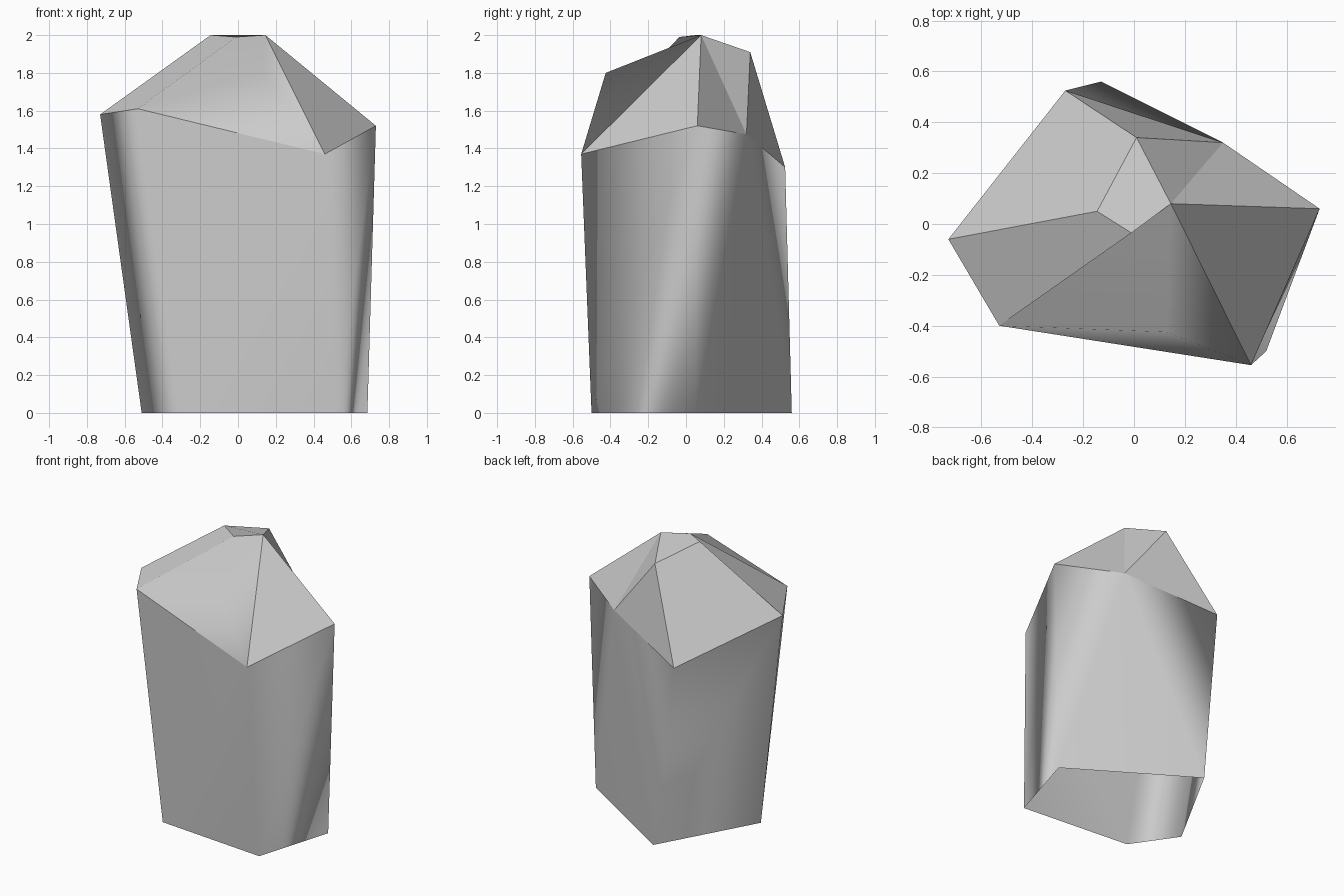
import bpy
import bmesh

cube = bpy.data.objects.get("Cube")
if cube:
    bpy.data.objects.remove(cube)

# One grey stone colour
stone = bpy.data.materials.new("grey_stone")
stone.use_nodes = True
colour = (0.6, 0.6, 0.6, 1)
stone.diffuse_color = colour
stone.node_tree.nodes["Principled BSDF"].inputs["Base Color"].default_value = colour

# Corner points of the crystal: open base, slanted rim, and summit
base = dict(
    base_left=(-0.51, -0.125, 0), base_front_left=(-0.30, -0.43, 0),
    base_front_right=(0.52, -0.50, 0), base_right=(0.685, 0.05, 0),
    base_back=(-0.13, 0.56, 0))
rim = dict(
    left=(-0.73, -0.06, 1.58), front_left=(-0.53, -0.40, 1.61),
    front_right=(0.46, -0.555, 1.37), right=(0.73, 0.06, 1.52),
    back_right=(0.35, 0.32, 1.475), back=(-0.27, 0.525, 1.30))
summit = dict(
    peak_right=(0.145, 0.08, 2.0), peak_left=(-0.145, 0.05, 2.0),
    peak_front=(-0.01, -0.035, 1.99), shoulder_back=(0.01, 0.34, 1.91),
    shoulder_front=(0.13, -0.425, 1.80))

bm = bmesh.new()
v = {name: bm.verts.new(co) for part in (base, rim, summit) for name, co in part.items()}
groups = {}


def add_face(names, group):
    face = bm.faces.new([v[name] for name in names])
    face.smooth = group in ("side", "brow")
    groups[face] = group


# Tall sides, each split along its outward diagonal; two rim corners share the back foot
tops = list(rim)
feet = list(base) + ["base_back"]
for i, top in enumerate(tops):
    next_top, foot, next_foot = tops[(i + 1) % 6], feet[i], feet[(i + 1) % 6]
    add_face((top, foot, next_top), "side")
    if foot != next_foot:
        add_face((foot, next_foot, next_top), "side")

# Bulging front facet
for row in ("front_left front_right shoulder_front",
            "shoulder_front front_right peak_right",
            "front_left shoulder_front peak_right peak_front"):
    add_face(row.split(), "brow")

# Flat facets of the cap
for row in ("left front_left peak_front peak_left",
            "front_right right peak_right",
            "right back_right peak_right",
            "back_right shoulder_back peak_right",
            "back_right back shoulder_back",
            "back left peak_left shoulder_back",
            "peak_left peak_front peak_right shoulder_back"):
    add_face(row.split(), row)

# Crisp edges wherever two facet groups meet
for edge in bm.edges:
    edge.smooth = len({groups[f] for f in edge.link_faces}) == 1

mesh = bpy.data.meshes.new("crystal")
bm.to_mesh(mesh)
bm.free()
mesh.materials.append(stone)
crystal = bpy.data.objects.new("crystal", mesh)
bpy.context.collection.objects.link(crystal)

# Keep broad faces nearly flat while corners shade softly
weighted = crystal.modifiers.new("broad_faces", "WEIGHTED_NORMAL")
weighted.keep_sharp = True
weighted.weight = 90
